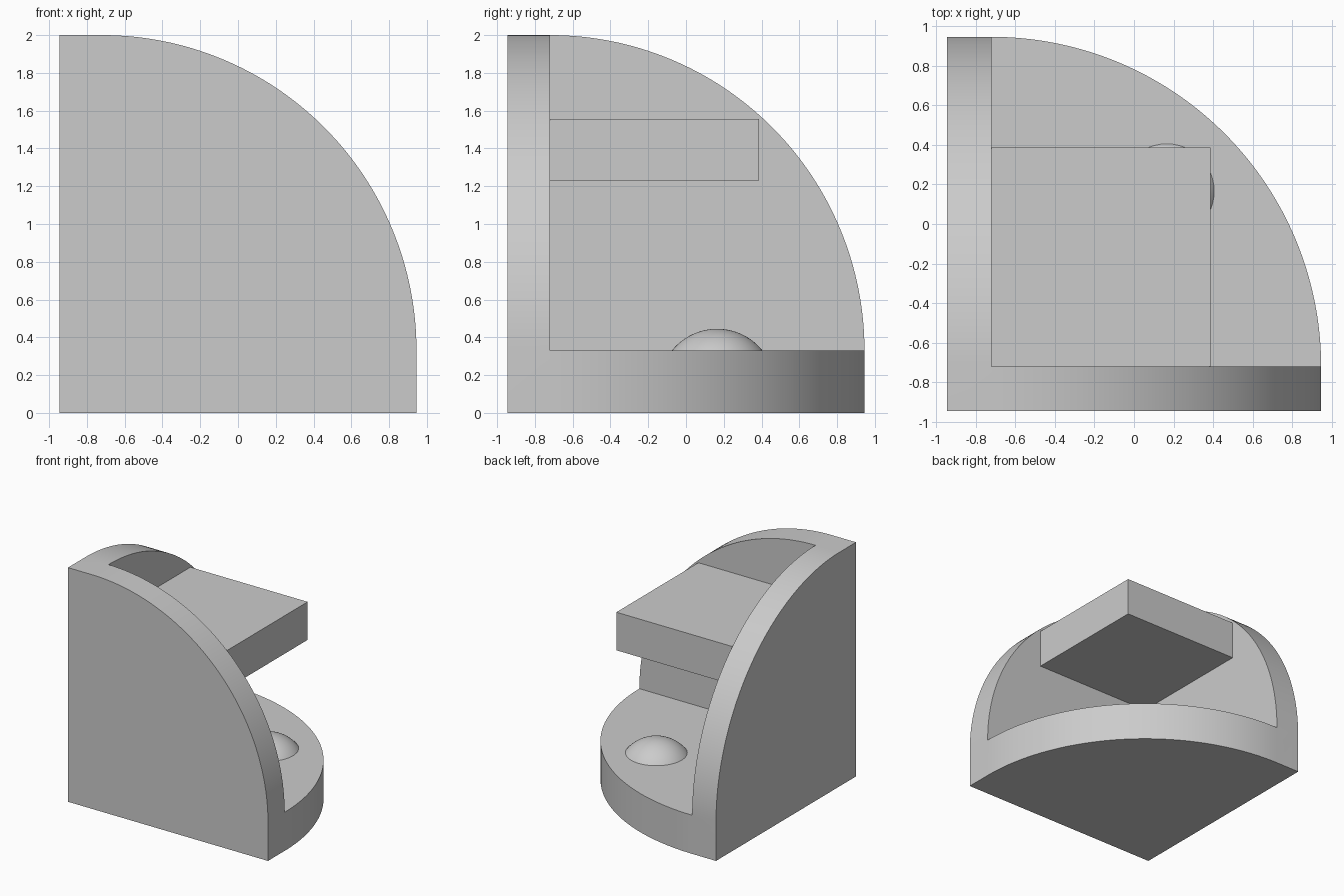
import bpy
import bmesh
import math
from mathutils import Matrix, Vector

if "Cube" in bpy.data.objects:
    bpy.data.objects.remove(bpy.data.objects["Cube"], do_unlink=True)

OUT = 0.945          # outer limit in x and y
IN = -0.72           # inner faces of the two walls
FLOOR = 0.33         # top of the base
TOP = 2.0
SEGMENTS = 64

grey = bpy.data.materials.new("plain grey")
grey.use_nodes = True
COLOUR = (0.6, 0.6, 0.6, 1)
grey.diffuse_color = COLOUR
grey.node_tree.nodes["Principled BSDF"].inputs["Base Color"].default_value = COLOUR


def add_object(name, bm):
    bmesh.ops.recalc_face_normals(bm, faces=bm.faces)
    mesh = bpy.data.meshes.new(name)
    bm.to_mesh(mesh)
    bm.free()
    mesh.materials.append(grey)
    obj = bpy.data.objects.new(name, mesh)
    bpy.context.collection.objects.link(obj)
    return obj


def smooth(obj):
    bpy.ops.object.select_all(action="DESELECT")
    obj.select_set(True)
    bpy.context.view_layer.objects.active = obj
    bpy.ops.object.shade_smooth_by_angle(angle=math.radians(30))


def quarter_plate(name, u0, v0, place, offset):
    """Extrude a quarter round, with straight margins, between two planes."""
    u_end, v_end = OUT, (TOP if v0 == FLOOR else OUT)
    u_min, v_min = -OUT, (0 if v0 == FLOOR else -OUT)
    profile = [(u_min, v_min), (u_end, v_min)]
    for i in range(SEGMENTS + 1):
        a = math.pi / 2 * i / SEGMENTS
        profile.append((u0 + (u_end - u0) * math.cos(a),
                        v0 + (v_end - v0) * math.sin(a)))
    profile.append((u_min, v_end))
    bm = bmesh.new()
    face = bm.faces.new([bm.verts.new(place(u, v)) for u, v in profile])
    grown = bmesh.ops.extrude_face_region(bm, geom=[face])["geom"]
    bmesh.ops.translate(bm, vec=Vector(offset),
                        verts=[g for g in grown if isinstance(g, bmesh.types.BMVert)])
    return add_object(name, bm)


# Corner body: base and two walls joined as one solid
THICK = IN + OUT
body = quarter_plate("corner_body", IN, IN, lambda u, v: (u, v, 0), (0, 0, FLOOR))
walls = [
    quarter_plate("front_wall", IN, FLOOR, lambda u, v: (u, -OUT, v), (0, THICK, 0)),
    quarter_plate("side_wall", IN, FLOOR, lambda u, v: (-OUT, u, v), (THICK, 0, 0)),
]
for wall in walls:
    join = body.modifiers.new("join " + wall.name, "BOOLEAN")
    join.operation = "UNION"
    join.solver = "EXACT"
    join.object = wall
    bpy.ops.object.select_all(action="DESELECT")
    bpy.context.view_layer.objects.active = body
    body.select_set(True)
    bpy.ops.object.modifier_apply(modifier=join.name)
    bpy.data.objects.remove(wall, do_unlink=True)
smooth(body)

# Shelf in the corner, set slightly into both walls
low, high = Vector((IN - 0.04, IN - 0.04, 1.23)), Vector((0.387, 0.387, 1.555))
bm = bmesh.new()
bmesh.ops.create_cube(bm, size=1, matrix=Matrix.Translation((low + high) / 2)
                      @ Matrix.Diagonal((*(high - low), 1)))
add_object("shelf", bm)

# Shallow dome on the base
RADIUS = 0.308
bm = bmesh.new()
bmesh.ops.create_uvsphere(bm, u_segments=48, v_segments=48, radius=RADIUS,
                          matrix=Matrix.Translation((0.165, 0.165, 0.445 - RADIUS)))
bmesh.ops.bisect_plane(bm, geom=bm.verts[:] + bm.edges[:] + bm.faces[:],
                       plane_co=(0, 0, FLOOR - 0.02), plane_no=(0, 0, 1), clear_inner=True)
smooth(add_object("dome", bm))
